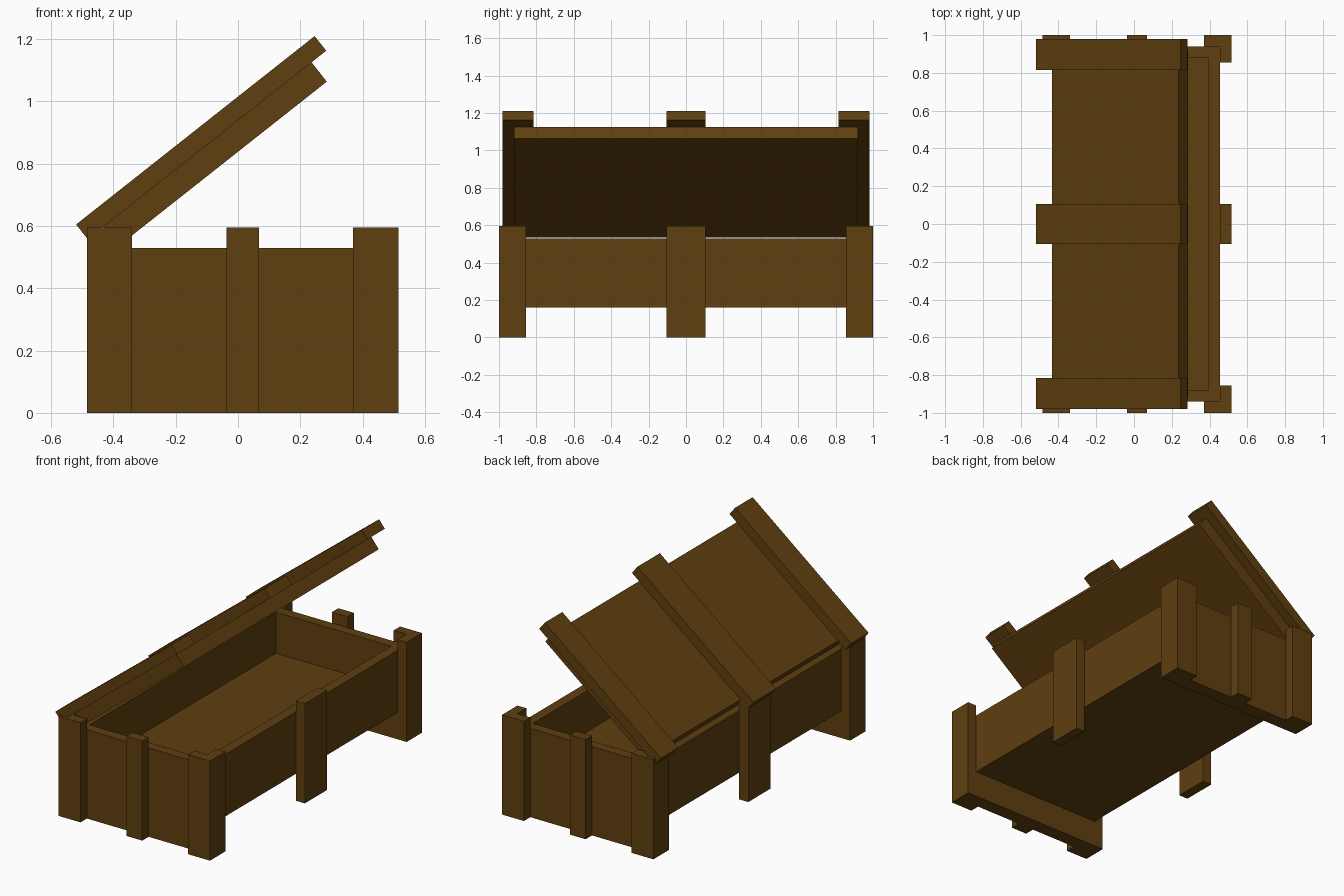
import bpy, bmesh, math
from mathutils import Matrix

if "Cube" in bpy.data.objects:
    bpy.data.objects.remove(bpy.data.objects["Cube"])

wood = bpy.data.materials.new("dark_wood")
wood.diffuse_color = (0.115, 0.05, 0.005, 1)
wood.use_nodes = True
wood.node_tree.nodes["Principled BSDF"].inputs["Base Color"].default_value = wood.diffuse_color
CX = 0.015  # chest body centre in x


def finish(name, bm):
    bmesh.ops.recalc_face_normals(bm, faces=bm.faces)
    me = bpy.data.meshes.new(name)
    bm.to_mesh(me)
    bm.free()
    ob = bpy.data.objects.new(name, me)
    me.materials.append(wood)
    bpy.context.collection.objects.link(ob)
    return ob


def box(name, x, y, z):
    bm = bmesh.new()
    bmesh.ops.create_cube(bm, size=1)
    for v in bm.verts:
        for i, (a, b) in enumerate((x, y, z)):
            v.co[i] = (a + b) / 2 + v.co[i] * (b - a)
    return finish(name, bm)


def prism(name, pts, z0, z1):
    bm = bmesh.new()
    f = bm.faces.new([bm.verts.new((px, py, z0)) for px, py in pts])
    r = bmesh.ops.extrude_face_region(bm, geom=[f])
    for v in r["geom"]:
        if isinstance(v, bmesh.types.BMVert):
            v.co.z = z1
    return finish(name, bm)


# Chest body: raised hollow tray
XO, XI, YO, YI = 0.44, 0.355, 0.94, 0.855
bm = bmesh.new()
bmesh.ops.create_cube(bm, size=1)
for v in bm.verts:
    v.co.x = CX + v.co.x * 2 * XO
    v.co.y *= 2 * YO
    v.co.z = 0.53 if v.co.z > 0 else 0.16
top = max(bm.faces, key=lambda f: f.calc_center_median().z)
bmesh.ops.inset_region(bm, faces=[top], thickness=XO - XI)
r = bmesh.ops.extrude_face_region(bm, geom=[top])
for v in r["geom"]:
    if isinstance(v, bmesh.types.BMVert):
        v.co.z = 0.285
bmesh.ops.delete(bm, geom=[top], context='FACES')
finish("chest_body", bm)

for sy, yn in ((-1, "front"), (1, "back")):
    # End panel skirts reach the ground
    box(yn + "_skirt", (CX - XO, CX + XO), sorted((sy * YI, sy * YO)), (0, 0.16))
    # Middle posts on the ends
    box(yn + "_middle_post", (CX - 0.0525, CX + 0.0525), sorted((sy * YO, sy)), (0, 0.595))
    # L-shaped corner posts
    for sx, xn in ((-1, "left"), (1, "right")):
        pts = [(XI, 1), (0.5, 1), (0.5, YI), (XO, YI), (XO, YO), (XI, YO)]
        prism(f"{yn}_{xn}_corner_post", [(CX + sx * px, sy * py) for px, py in pts], 0, 0.595)

# Middle posts on the long sides
for sx, xn in ((-1, "left"), (1, "right")):
    box(xn + "_middle_post", sorted((CX + sx * XO, CX + sx * 0.5)), (-0.105, 0.105), (0, 0.595))

# Open lid: slab with three battens, tilted about y
tilt = Matrix.Rotation(-math.radians(38.3), 4, 'Y')
parts = [box("lid_slab", (0.03, 0.883), (-0.92, 0.92), (0.658, 0.737))]
for n, y in (("front", (-0.98, -0.815)), ("middle", (-0.105, 0.105)), ("back", (0.815, 0.98))):
    parts.append(box("lid_batten_" + n, (-0.033, 0.943), y, (0.737, 0.797)))
for ob in parts:
    ob.data.transform(tilt)
